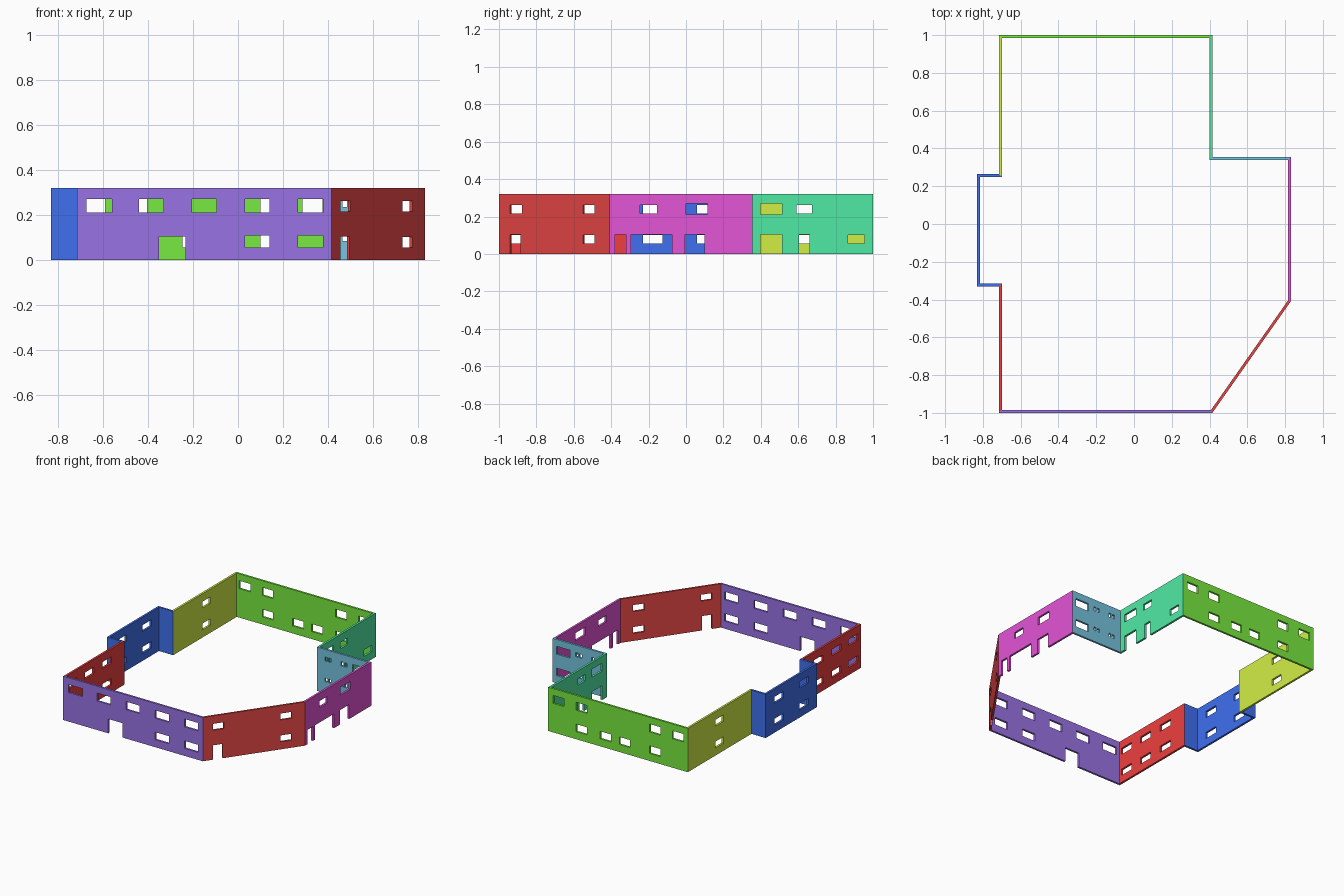
import bpy, bmesh, math
from mathutils import Vector

if "Cube" in bpy.data.objects:
    bpy.data.objects.remove(bpy.data.objects["Cube"])

HEIGHT, THICK = 0.32, 0.015

# Opening heights: upper windows, lower windows, doors
UP, LOW, DOOR = (0.212, 0.27), (0.055, 0.11), (0.0, 0.105)
UPS, LOWS = (0.215, 0.262), (0.055, 0.102)
TINY_UP, TINY_LOW = (0.235, 0.265), (0.085, 0.11)


def row(z, *spans):
    return [(a, b, z[0], z[1]) for a, b in spans]


def both(*spans):
    return row(UPS, *spans) + row(LOWS, *spans)


TINY = [(0.465, 0.485), (0.495, 0.515), (0.595, 0.615), (0.625, 0.645)]
BLUE = (0.05, 0.16, 0.86)
RED = (0.86, 0.05, 0.05)

# Each wall: name, start corner (counter-clockwise outline), colour,
# axis the openings are measured along, openings
WALLS = [
    ("front_wall", (-0.715, -1), (0.32, 0.17, 0.78), 0,
     row(UP, (-0.673, -0.56), (-0.44, -0.33), (-0.205, -0.095), (0.03, 0.14), (0.267, 0.377))
     + row(LOW, (0.03, 0.14), (0.267, 0.377)) + row(DOOR, (-0.35, -0.233))),
    ("diagonal_wall", (0.415, -1), (0.78, 0.06, 0.06), 1,
     row(UPS, (-0.942, -0.878), (-0.552, -0.488))
     + row(LOWS, (-0.552, -0.488)) + row(DOOR, (-0.942, -0.885))),
    ("right_wall", (0.83, -0.41), (0.77, 0.09, 0.68), 1,
     row(UPS, (-0.245, -0.155)) + row(UP, (0.0, 0.115))
     + row(DOOR, (-0.38, -0.32), (-0.295, -0.075), (-0.005, 0.1))),
    ("right_step_wall", (0.83, 0.355), (0.18, 0.55, 0.74), 0,
     row(UP, (0.69, 0.80)) + row(LOW, (0.69, 0.80))
     + row(TINY_UP, *TINY) + row(TINY_LOW, *TINY)),
    ("back_right_wall", (0.415, 0.355), (0.08, 0.82, 0.37), 1,
     row(UP, (0.397, 0.513)) + row(UPS, (0.59, 0.675)) + row(LOWS, (0.866, 0.955))
     + row(DOOR, (0.397, 0.513), (0.605, 0.66))),
    ("back_wall", (0.415, 1), (0.19, 0.82, 0.05), 0,
     row(UP, (0.287, 0.375), (0.1, 0.19), (-0.493, -0.405), (-0.68, -0.59))
     + row(LOW, (0.1, 0.19), (-0.093, -0.005), (-0.247, -0.16), (-0.493, -0.405))),
    ("back_left_wall", (-0.715, 1), (0.65, 0.86, 0.06), 1, both((0.59, 0.68))),
    ("bay_back_wall", (-0.715, 0.265), BLUE, 0, []),
    ("bay_wall", (-0.83, 0.265), BLUE, 1, both((0.06, 0.165), (-0.23, -0.125))),
    ("bay_front_wall", (-0.83, -0.33), BLUE, 0, []),
    ("front_left_wall", (-0.715, -0.33), RED, 1,
     both((-0.965, -0.86), (-0.768, -0.665), (-0.565, -0.46))),
]
CORNERS = [Vector(w[1]) for w in WALLS]
COUNT = len(CORNERS)


def direction(i):
    return (CORNERS[(i + 1) % COUNT] - CORNERS[i % COUNT]).normalized()


def mitre(i):
    # Inner corner shift along the wall at corner i
    a, b = direction(i - 1), direction(i)
    turn = math.atan2(a.x * b.y - a.y * b.x, a.dot(b))
    return THICK * math.tan(turn / 2)


def build_wall(i, name, colour, axis, openings):
    p, q, d = CORNERS[i], CORNERS[(i + 1) % COUNT], direction(i)
    length = (q - p).length
    holes = []
    for a, b, z0, z1 in openings:
        u = sorted((c - p[axis]) / d[axis] for c in (a, b))
        holes.append((u[0], u[1], z0, z1))
    us = sorted({0.0, length} | {h[k] for h in holes for k in (0, 1)})
    zs = sorted({0.0, HEIGHT} | {h[k] for h in holes for k in (2, 3)})

    # Outer sheet of cells, leaving out the openings
    bm = bmesh.new()
    grid = [[bm.verts.new((p.x + d.x * u, p.y + d.y * u, z)) for z in zs] for u in us]
    for j in range(len(us) - 1):
        for k in range(len(zs) - 1):
            u, z = (us[j] + us[j + 1]) / 2, (zs[k] + zs[k + 1]) / 2
            if not any(h[0] < u < h[1] and h[2] < z < h[3] for h in holes):
                bm.faces.new((grid[j][k], grid[j + 1][k], grid[j + 1][k + 1], grid[j][k + 1]))
    bmesh.ops.delete(bm, geom=[v for v in bm.verts if not v.link_faces], context='VERTS')

    # Thicken inward with mitred ends
    ext = bmesh.ops.extrude_face_region(bm, geom=bm.faces[:], use_keep_orig=True)
    for v in [g for g in ext["geom"] if isinstance(g, bmesh.types.BMVert)]:
        u = (v.co.xy - p).dot(d)
        shift = mitre(i) if u < 1e-5 else -mitre(i + 1) if u > length - 1e-5 else 0
        v.co += Vector((-d.y * THICK + d.x * shift, d.x * THICK + d.y * shift, 0))
    bmesh.ops.recalc_face_normals(bm, faces=bm.faces[:])

    mesh = bpy.data.meshes.new(name)
    bm.to_mesh(mesh)
    bm.free()
    mat = bpy.data.materials.new(name + "_colour")
    mat.diffuse_color = (*colour, 1)
    mat.use_nodes = True
    mat.node_tree.nodes["Principled BSDF"].inputs["Base Color"].default_value = mat.diffuse_color
    mesh.materials.append(mat)
    bpy.context.collection.objects.link(bpy.data.objects.new(name, mesh))


for i, (name, _, colour, axis, openings) in enumerate(WALLS):
    build_wall(i, name, colour, axis, openings)
